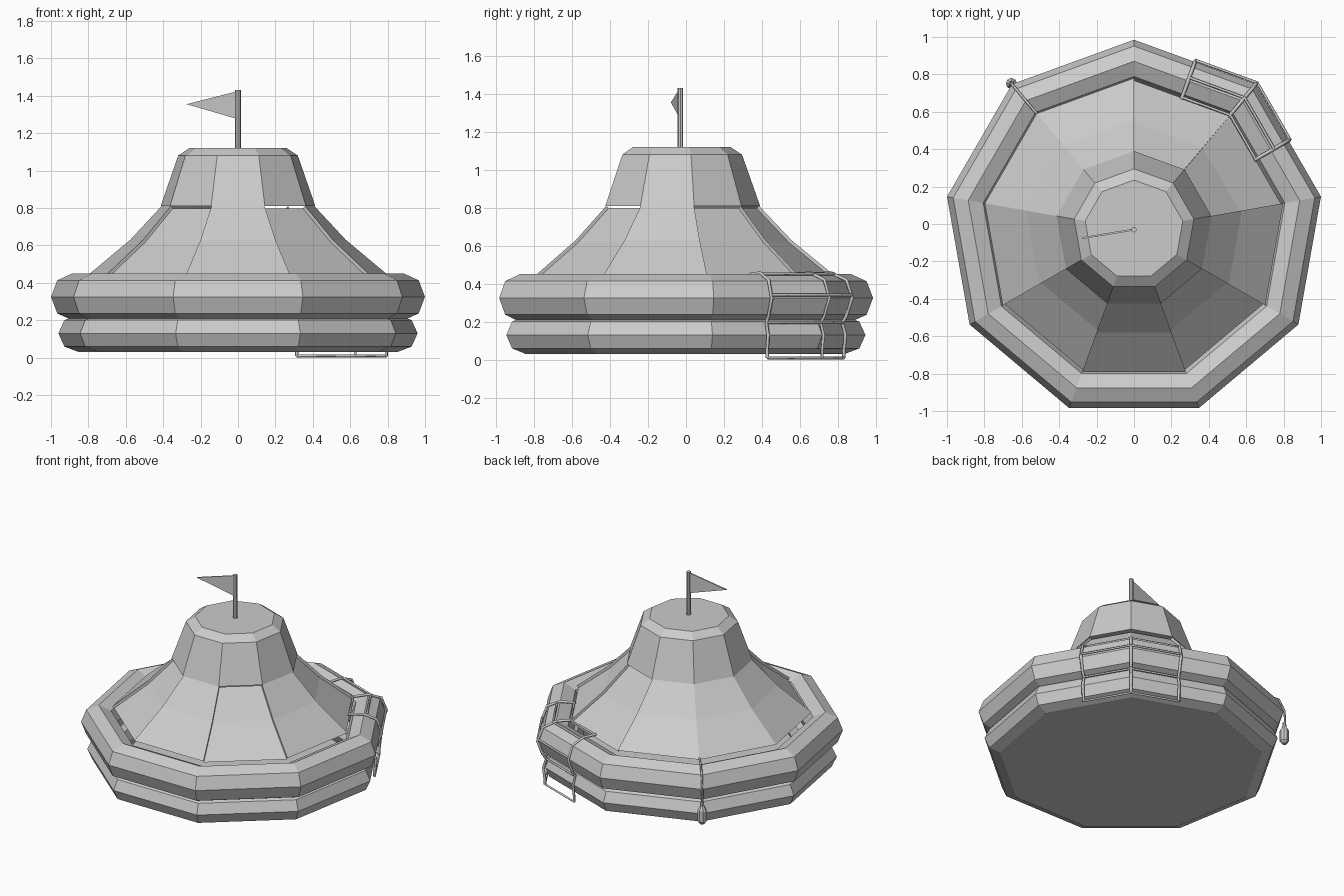
import bpy, bmesh, math
from mathutils import Vector

if "Cube" in bpy.data.objects:
    bpy.data.objects.remove(bpy.data.objects["Cube"])

SIDES = 9
CY = -0.03          # centre of the nine-sided plan


def polar(deg, r, z):
    a = math.radians(deg)
    return Vector((r * math.cos(a), CY + r * math.sin(a), z))


def finish(name, bm):
    bmesh.ops.recalc_face_normals(bm, faces=bm.faces)
    me = bpy.data.meshes.new(name)
    bm.to_mesh(me)
    bm.free()
    ob = bpy.data.objects.new(name, me)
    bpy.context.collection.objects.link(ob)
    return ob


def revolve(profile, closed=False, cap_top=False):
    """Sweep a (radius, z) profile around the nonagon; returns bmesh and faces per sector."""
    bm = bmesh.new()
    cols = [[bm.verts.new(polar(90 + 40 * i, r, z)) for r, z in profile] for i in range(SIDES)]
    n = len(profile)
    sectors = []
    for i in range(SIDES):
        a, b = cols[i], cols[(i + 1) % SIDES]
        sectors.append([bm.faces.new((a[j], b[j], b[(j + 1) % n], a[(j + 1) % n]))
                        for j in range(n if closed else n - 1)])
    if cap_top:
        bm.faces.new([c[-1] for c in cols])
    bm.normal_update()
    return bm, sectors


def tube(name, r, z, a, b):
    prof = [(r + a * math.cos(k * math.pi / 4), z + b * math.sin(k * math.pi / 4)) for k in range(8)]
    finish(name, revolve(prof, closed=True)[0])


def strip(name, pts, radius, res=0):
    """Thin cord or strap along a polyline."""
    cu = bpy.data.curves.new(name, 'CURVE')
    cu.dimensions = '3D'
    cu.bevel_depth = radius
    cu.bevel_resolution = res
    cu.use_fill_caps = True
    sp = cu.splines.new('POLY')
    sp.points.add(len(pts) - 1)
    for p, co in zip(sp.points, pts):
        p.co = (*co, 1)
    ob = bpy.data.objects.new(name, cu)
    bpy.context.collection.objects.link(ob)
    return ob


# Buoyancy tubes and floor
tube("upper_tube", 0.90, 0.325, 0.115, 0.125)
tube("lower_tube", 0.865, 0.13, 0.11, 0.10)
finish("floor", revolve([(0.87, 0.03), (0.86, 0.045)], cap_top=True)[0])
bm = bmesh.new()
bm.faces.new([bm.verts.new(polar(90 + 40 * i, 0.87, 0.03)) for i in range(SIDES)])
finish("floor_underside", bm)

# Canopy with recessed door panels
bm, sectors = revolve([(0.81, 0.445), (0.585, 0.63), (0.415, 0.81)])
for i, s in enumerate(sectors):
    if (110 + 40 * i) % 360 in (230, 310, 30, 70):
        bmesh.ops.inset_region(bm, faces=s, thickness=0.004, depth=-0.018, use_even_offset=True)
finish("canopy", bm)

# Canopy cap
finish("canopy_cap", revolve([(0.38, 0.81), (0.42, 0.81), (0.325, 1.08), (0.265, 1.12)], cap_top=True)[0])

# Flag pole
bpy.ops.mesh.primitive_cylinder_add(vertices=8, radius=0.015, depth=0.33, location=(0, CY, 1.265))
bpy.context.object.name = "flag_pole"

# Pennant
bm = bmesh.new()
face = bm.faces.new([bm.verts.new(p) for p in
                     ((0, CY - 0.005, 1.425), (0, CY - 0.005, 1.275), (-0.275, CY - 0.05, 1.355))])
ext = bmesh.ops.extrude_face_region(bm, geom=[face], use_keep_orig=True)
bmesh.ops.translate(bm, vec=(0, 0.01, 0),
                    verts=[v for v in ext["geom"] if isinstance(v, bmesh.types.BMVert)])
finish("pennant", bm)

# Boarding ladder: three straps over the tubes, joined by rungs
PATH = [(0.79, 0.45), (0.90, 0.455), (0.99, 0.42), (1.025, 0.325),
        (0.99, 0.23), (0.965, 0.195), (0.985, 0.13), (0.975, 0.05), (0.975, 0.008)]
STRAPS = [(70, math.cos(math.radians(20))), (50, 1.0), (30, math.cos(math.radians(20)))]
for k, (deg, f) in enumerate(STRAPS):
    strip(f"ladder_strap_{k + 1}", [polar(deg, r * f, z) for r, z in PATH], 0.01)
RUNGS = [(0.80, 0.452), (0.92, 0.452), (1.025, 0.34), (0.97, 0.195), (0.975, 0.01)]
for k, (r, z) in enumerate(RUNGS):
    strip(f"ladder_rung_{k + 1}", [polar(d, r * f, z) for d, f in STRAPS], 0.008)

# Cord and light capsule at the rear left corner
strip("capsule_cord", [polar(130, r, z) for r, z in
                       ((0.81, 0.455), (0.90, 0.46), (0.985, 0.42), (1.022, 0.33), (1.025, 0.22))], 0.007)
bm = bmesh.new()
rings = [[bm.verts.new(polar(130, 1.02, z) + Vector((r * math.cos(k * math.pi / 4),
                                                     r * math.sin(k * math.pi / 4), 0)))
          for k in range(8)]
         for r, z in ((0.014, 0.08), (0.03, 0.10), (0.03, 0.18), (0.014, 0.21), (0.012, 0.24))]
for lo, hi in zip(rings, rings[1:]):
    for k in range(8):
        bm.faces.new((lo[k], lo[(k + 1) % 8], hi[(k + 1) % 8], hi[k]))
bm.faces.new(rings[0])
bm.faces.new(rings[-1])
finish("light_capsule", bm)
